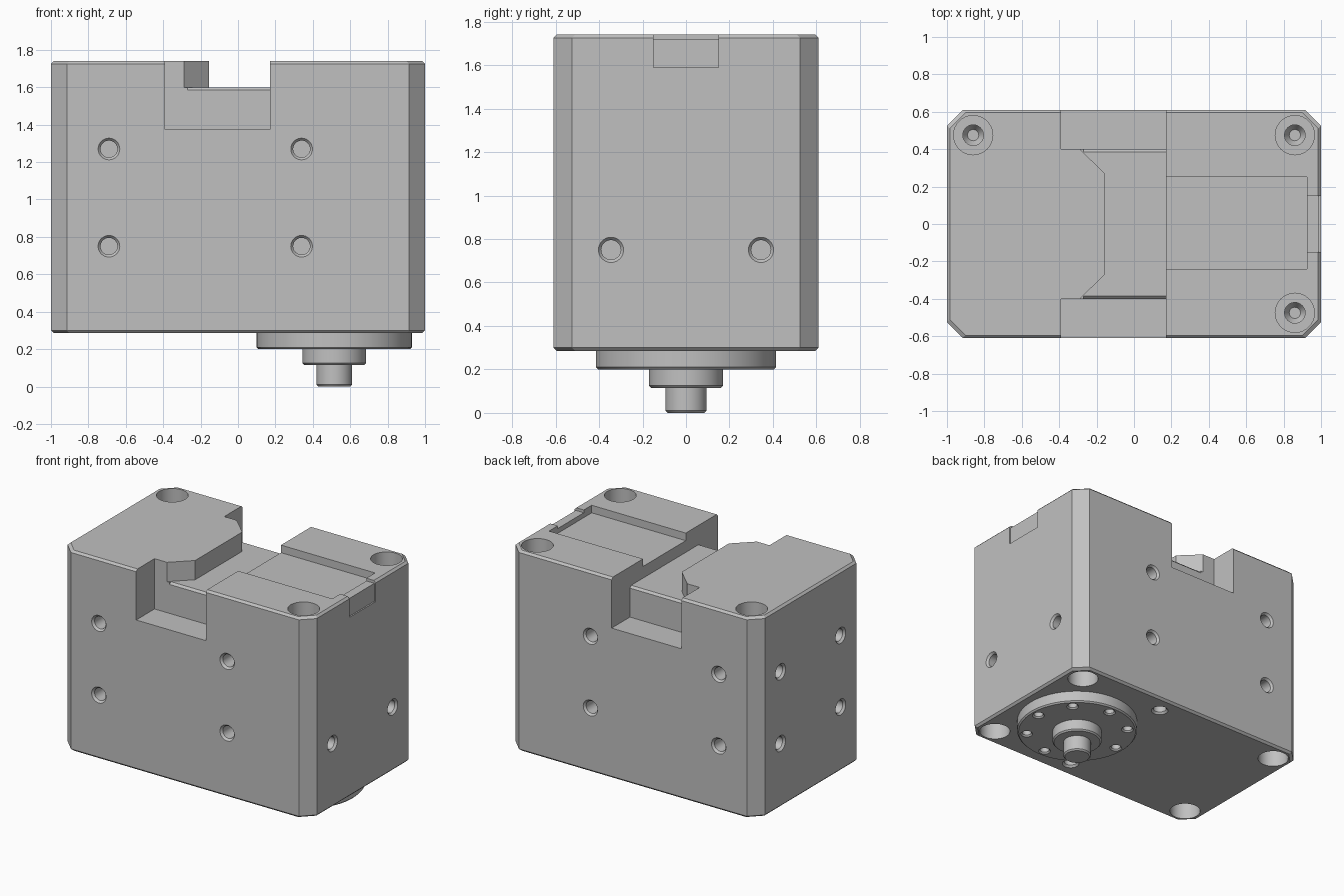
import bpy, bmesh
from math import pi, cos, sin, radians
from mathutils import Matrix, Vector

if "Cube" in bpy.data.objects:
    bpy.data.objects.remove(bpy.data.objects["Cube"], do_unlink=True)

metal = bpy.data.materials.new("light grey metal")
metal.use_nodes = True
GREY = (0.53, 0.53, 0.53, 1)
metal.diffuse_color = GREY
metal.node_tree.nodes["Principled BSDF"].inputs["Base Color"].default_value = GREY


def make(name, bm):
    bmesh.ops.recalc_face_normals(bm, faces=bm.faces)
    mesh = bpy.data.meshes.new(name)
    bm.to_mesh(mesh)
    bm.free()
    mesh.materials.append(metal)
    obj = bpy.data.objects.new(name, mesh)
    bpy.context.collection.objects.link(obj)
    return obj


def loft(bm, rings):
    """Closed solid through a list of equal-length rings."""
    rows = [[bm.verts.new(p) for p in ring] for ring in rings]
    n = len(rows[0])
    for a, b in zip(rows, rows[1:]):
        for i in range(n):
            j = (i + 1) % n
            bm.faces.new((a[i], a[j], b[j], b[i]))
    bm.faces.new(rows[0])
    bm.faces.new(rows[-1])


def prism(bm, outline, z0, z1):
    loft(bm, [[(x, y, z) for x, y in outline] for z in (z0, z1)])


def box(bm, x0, x1, y0, y1, z0, z1):
    prism(bm, [(x0, y0), (x1, y0), (x1, y1), (x0, y1)], z0, z1)


def turned(bm, profile, place, direction, sides=32):
    """Round solid: (radius, distance) steps along a direction."""
    turn = Vector((0, 0, 1)).rotation_difference(Vector(direction)).to_matrix().to_4x4()
    m = Matrix.Translation(place) @ turn
    loft(bm, [[m @ Vector((r * cos(2 * pi * i / sides), r * sin(2 * pi * i / sides), d))
               for i in range(sides)] for r, d in profile])


def cut(target, bm):
    cutter = make("cutter", bm)
    cutter.hide_render = True
    mod = target.modifiers.new("cut", "BOOLEAN")
    mod.operation, mod.solver, mod.object = "DIFFERENCE", "EXACT", cutter
    bpy.context.view_layer.objects.active = target
    bpy.ops.object.modifier_apply(modifier=mod.name)
    bpy.data.objects.remove(cutter, do_unlink=True)


def smooth(obj):
    bpy.ops.object.select_all(action="DESELECT")
    obj.select_set(True)
    bpy.context.view_layer.objects.active = obj
    bpy.ops.object.shade_smooth_by_angle(angle=radians(25))


# Housing: block with chamfered corners and rims
HX, HY, BOTTOM, TOP, RIM = 1.0, 0.61, 0.285, 1.74, 0.015


def octagon(inset, z, c=0.085):
    x, y = HX - inset, HY - inset
    return [(x, c - y, z), (x, y - c, z), (x - c, y, z), (c - x, y, z),
            (-x, y - c, z), (-x, c - y, z), (c - x, -y, z), (x - c, -y, z)]


bm = bmesh.new()
loft(bm, [octagon(RIM, BOTTOM), octagon(0, BOTTOM + RIM),
          octagon(0, TOP - RIM), octagon(RIM, TOP)])
housing = make("housing", bm)

# Deep side notches
bm = bmesh.new()
for y0, y1 in ((-0.8, -0.4), (0.4, 0.8)):
    box(bm, -0.39, 0.17, y0, y1, 1.375, 2)
cut(housing, bm)

# Cross channel with angled corners
bm = bmesh.new()
prism(bm, [(0.17, -0.7), (0.17, 0.7), (-0.29, 0.7), (-0.29, 0.4),
           (-0.155, 0.27), (-0.155, -0.27), (-0.29, -0.4), (-0.29, -0.7)], 1.6, 2)
cut(housing, bm)

# Bevels along the channel floor edges
bm = bmesh.new()
for s in (-1, 1):
    loft(bm, [[(x, s * 0.38, 1.605), (x, s * 0.405, 1.58), (x, s * 0.405, 1.605)]
              for x in (-0.27, 0.17)])
cut(housing, bm)

# Shallow top pocket
bm = bmesh.new()
box(bm, 0.05, 0.925, -0.24, 0.25, 1.685, 2)
cut(housing, bm)

# Recessed tab on the end wall
bm = bmesh.new()
box(bm, 0.99, 1.2, -0.15, 0.15, 1.59, 2)
cut(housing, bm)
bm = bmesh.new()
box(bm, 0.9, 1.2, -0.15, 0.15, 1.72, 2)
cut(housing, bm)

# Threaded mounting holes on all four walls
bm = bmesh.new()
SCREW = [(0.058, 0.05), (0.058, 0), (0.045, -0.015), (0.045, -0.14)]
LOW, HIGH = 0.75, 1.27
for z in (LOW, HIGH):
    for x in (-0.69, 0.34):
        for s in (-1, 1):
            turned(bm, SCREW, (x, s * HY, z), (0, s, 0))
    for y in (-0.345, 0.345):
        turned(bm, SCREW, (-HX, y, z), (-1, 0, 0))
        if z == LOW:
            turned(bm, SCREW, (HX, y, z), (1, 0, 0))

# Corner counterbores, three on top and four below
BORE = [(0.105, 0.05), (0.105, -0.25), (0.055, -0.25), (0.055, -0.4), (0.03, -0.44)]
for x in (-0.86, 0.86):
    for y in (-0.475, 0.475):
        turned(bm, BORE, (x, y, BOTTOM), (0, 0, -1))
        if x > 0 or y > 0:
            turned(bm, BORE, (x, y, TOP), (0, 0, 1))

# Locating holes on the underside
for y in (-0.48, 0.48):
    turned(bm, SCREW, (0.17, y, BOTTOM), (0, 0, -1))
cut(housing, bm)
smooth(housing)

# Output flange with bolt circle
AXIS = 0.515
bm = bmesh.new()
turned(bm, [(0.405, 0.2), (0.415, 0.21), (0.415, 0.286)], (AXIS, 0, 0), (0, 0, 1), 64)
flange = make("output_flange", bm)
bm = bmesh.new()
for i in range(8):
    a = i * pi / 4
    turned(bm, [(0.042, 0.02), (0.042, 0), (0.032, -0.01), (0.032, -0.075)],
           (AXIS + 0.35 * cos(a), 0.35 * sin(a), 0.2), (0, 0, -1), 20)
cut(flange, bm)
smooth(flange)

# Stepped boss and shaft
for name, r, z0, z1 in (("shaft_boss", 0.17, 0.115, 0.21), ("output_shaft", 0.095, 0, 0.125)):
    bm = bmesh.new()
    turned(bm, [(r - 0.01, z0), (r, z0 + 0.01), (r, z1)], (AXIS, 0, 0), (0, 0, 1), 48)
    smooth(make(name, bm))
